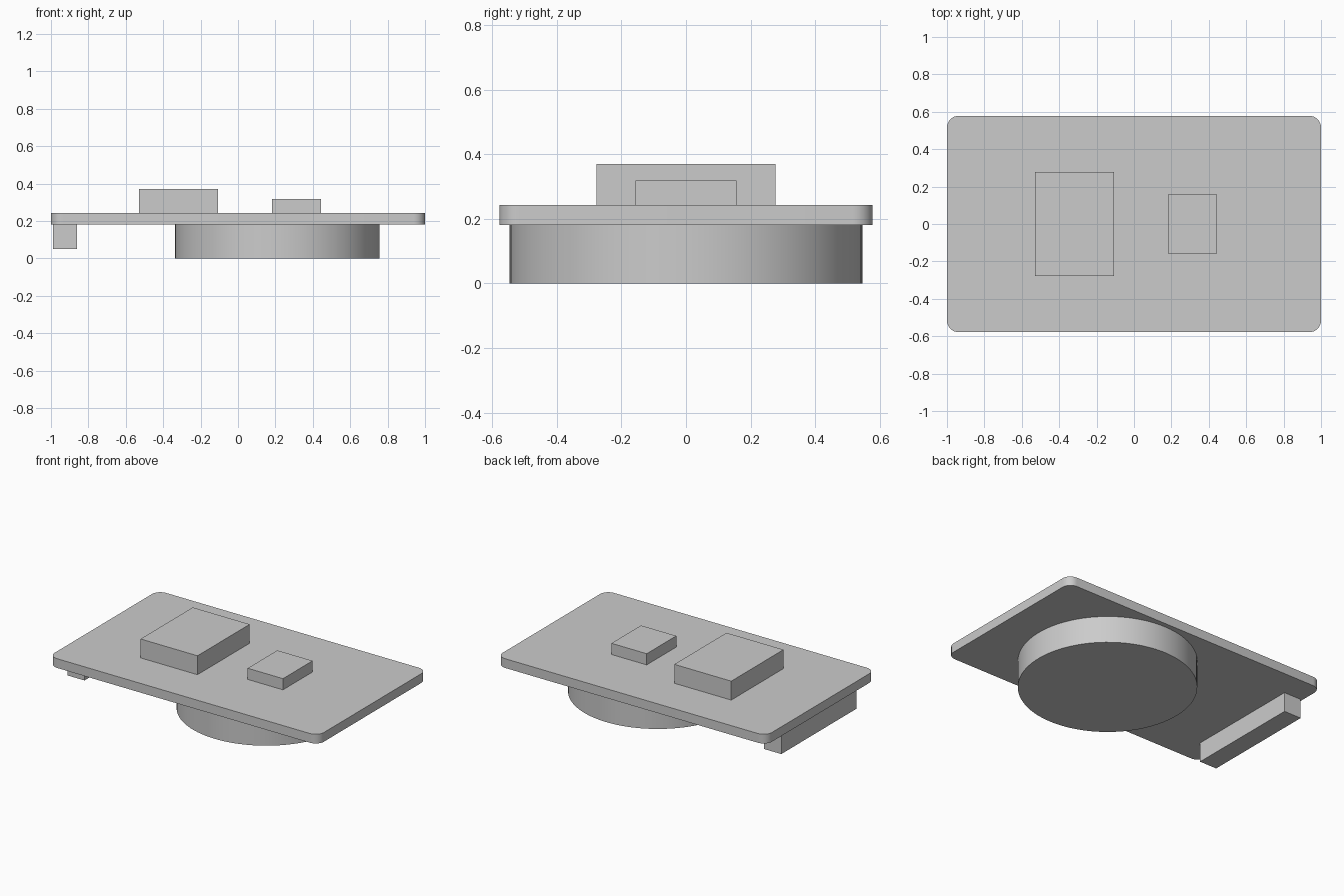
import bpy
import bmesh
from mathutils import Matrix, Vector

cube = bpy.data.objects.get("Cube")
if cube:
    bpy.data.objects.remove(cube, do_unlink=True)

# One plain grey for every part
GREY = (0.6, 0.6, 0.6, 1)
grey = bpy.data.materials.new("plain grey")
grey.use_nodes = True
grey.diffuse_color = GREY
grey.node_tree.nodes["Principled BSDF"].inputs["Base Color"].default_value = GREY


def add_part(name, bm):
    mesh = bpy.data.meshes.new(name)
    bmesh.ops.recalc_face_normals(bm, faces=bm.faces)
    bm.to_mesh(mesh)
    bm.free()
    mesh.materials.append(grey)
    part = bpy.data.objects.new(name, mesh)
    bpy.context.collection.objects.link(part)
    return part


def smooth(part):
    bpy.ops.object.select_all(action='DESELECT')
    part.select_set(True)
    bpy.context.view_layer.objects.active = part
    bpy.ops.object.shade_smooth_by_angle()


def box(name, x0, x1, half_y, z0, z1, corner=0):
    bm = bmesh.new()
    size = Vector((x1 - x0, 2 * half_y, z1 - z0))
    centre = Vector(((x0 + x1) / 2, 0, (z0 + z1) / 2))
    bmesh.ops.create_cube(bm, size=1, matrix=Matrix.LocRotScale(centre, None, size))
    if corner:
        # Round only the upright edges
        upright = [e for e in bm.edges
                   if abs(e.verts[0].co.z - e.verts[1].co.z) > size.z / 2]
        bmesh.ops.bevel(bm, geom=upright, offset=corner, segments=8,
                        profile=0.5, affect='EDGES')
    return add_part(name, bm)


def disc(name, x, radius, z0, z1):
    bm = bmesh.new()
    bmesh.ops.create_cone(bm, cap_ends=True, segments=96, radius1=radius,
                          radius2=radius, depth=z1 - z0,
                          matrix=Matrix.Translation((x, 0, (z0 + z1) / 2)))
    return add_part(name, bm)


BOTTOM, TOP = 0.181, 0.243

# Board with rounded corners, and the round cell beneath it
smooth(box("circuit_board", -1, 1, 0.578, BOTTOM, TOP, corner=0.062))
smooth(disc("round_battery", 0.21, 0.546, 0, BOTTOM))

# Chips on top, connector strip below
box("large_chip", -0.53, -0.107, 0.277, TOP, 0.37)
box("small_chip", 0.182, 0.444, 0.157, TOP, 0.318)
box("edge_connector", -0.988, -0.86, 0.4, 0.05, BOTTOM)
